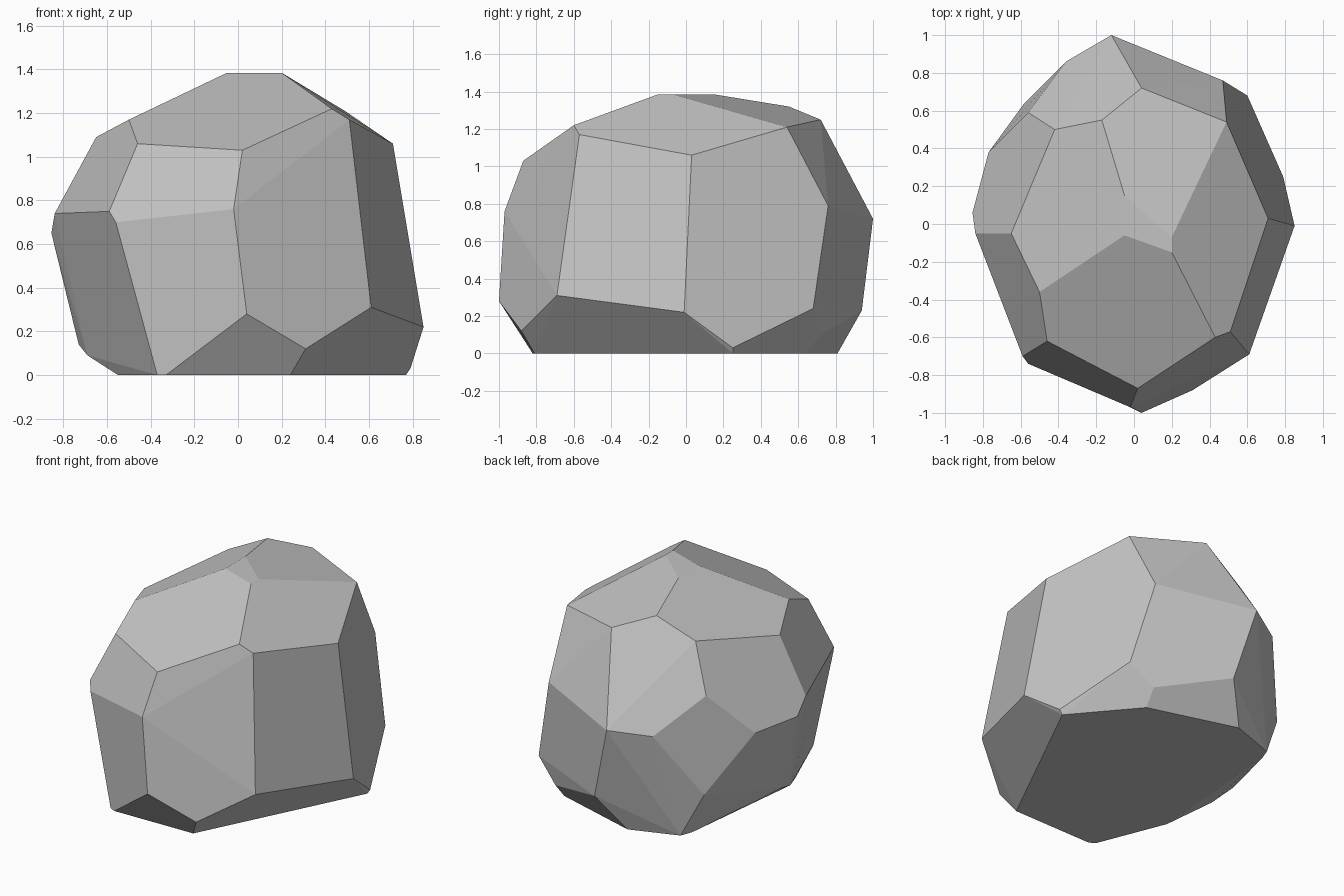
import bpy
import bmesh
import math
from mathutils import Vector

default_cube = bpy.data.objects.get("Cube")
if default_cube:
    bpy.data.objects.remove(default_cube, do_unlink=True)


def flat_material(name, value):
    """Plain matte grey shown in both viewport and render."""
    material = bpy.data.materials.new(name)
    material.use_nodes = True
    colour = (value, value, value, 1)
    material.diffuse_color = colour
    shader = material.node_tree.nodes["Principled BSDF"]
    shader.inputs["Base Color"].default_value = colour
    shader.inputs["Roughness"].default_value = 0.9
    return material


def ring(height, *corners):
    """Level ring of corners, all at one height."""
    return [Vector((x, y, height)) for x, y in corners]


def chiselled_stone(name, corners, material):
    """Wrap the corners in a convex skin and merge nearly level facets."""
    mesh = bpy.data.meshes.new(name)
    bm = bmesh.new()
    for corner in corners:
        bm.verts.new(corner)
    hull = bmesh.ops.convex_hull(bm, input=bm.verts[:])
    unused = [g for g in hull["geom_interior"] if isinstance(g, bmesh.types.BMVert)]
    bmesh.ops.delete(bm, geom=unused, context="VERTS")
    bmesh.ops.dissolve_limit(bm, angle_limit=math.radians(4),
                             verts=bm.verts[:], edges=bm.edges[:])
    bmesh.ops.recalc_face_normals(bm, faces=bm.faces[:])
    for face in bm.faces:
        face.smooth = False
    bm.to_mesh(mesh)
    bm.free()
    mesh.materials.append(material)
    stone = bpy.data.objects.new(name, mesh)
    bpy.context.collection.objects.link(stone)
    return stone


# Flat underside and level crown
base = ring(0, (.24, -.81), (.77, .25), (.44, .64), (-.14, .81), (-.45, .7),
            (-.48, .62), (-.55, -.35), (-.37, -.8), (-.33, -.82))
crown = ring(1.385, (-.05, -.06), (.2, -.15), (.2, -.07), (-.05, .15))

# Undercut corners just above the ground
foot = [Vector(p) for p in (
    (.04, -1, .28), (.31, -.88, .12), (.61, -.69, .31), (.85, -.01, .22),
    (.79, .25, .03), (.6, .68, .24), (.45, .72, .1), (.01, .94, .23),
    (-.58, .64, .28), (-.73, .05, .14), (-.69, -.1, .09))]

# Widest corners around the middle
waist = [Vector(p) for p in (
    (-.02, -.97, .76), (.54, -.63, .81), (.74, .08, .82), (.47, .76, .79),
    (-.12, 1, .72), (-.36, .86, .69), (-.56, .59, .91), (-.77, .38, .64),
    (-.855, .06, .65), (-.84, -.05, .74), (-.59, -.7, .75), (-.56, -.74, .7))]

# Shoulder corners below the crown
shoulder = [Vector(p) for p in (
    (.02, -.87, 1.03), (.43, -.6, 1.22), (.51, -.57, 1.17), (.71, .03, 1.06),
    (.49, .54, 1.21), (.04, .72, 1.25), (-.17, .55, 1.32), (-.42, .5, 1.2),
    (-.65, -.05, 1.09), (-.5, -.36, 1.17), (-.46, -.62, 1.06))]

stone_grey = flat_material("stone grey", 0.55)
chiselled_stone("boulder", base + foot + waist + shoulder + crown, stone_grey)
